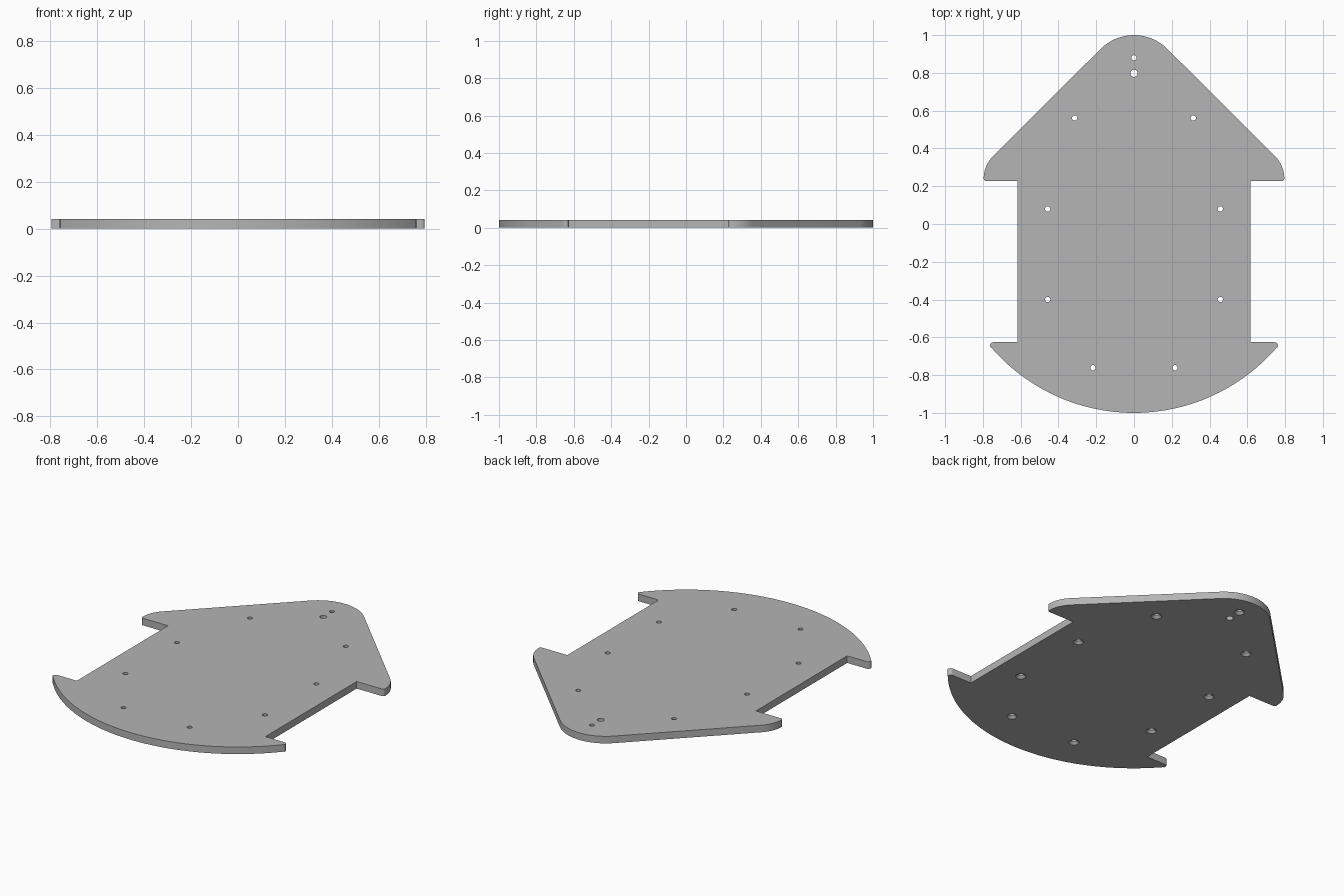
import bpy, bmesh
from math import sin, cos, radians, degrees, pi, asin

if "Cube" in bpy.data.objects:
    bpy.data.objects.remove(bpy.data.objects["Cube"])

THICK = 0.042


def arc(cx, cy, r, a0, a1, n):
    """Points on an arc from angle a0 to a1 in degrees."""
    return [(cx + r * cos(radians(a0 + (a1 - a0) * i / n)),
             cy + r * sin(radians(a0 + (a1 - a0) * i / n))) for i in range(n + 1)]


def make_object(name, bm):
    bmesh.ops.recalc_face_normals(bm, faces=bm.faces)
    me = bpy.data.meshes.new(name)
    bm.to_mesh(me)
    bm.free()
    ob = bpy.data.objects.new(name, me)
    bpy.context.collection.objects.link(ob)
    return ob


# Right half of the outline, from nose to tail
TAIL_R = 0.998
half = arc(0, 0.75, 0.25, 90, 45, 10)                  # rounded nose
half += arc(0.628, 0.240, 0.168, 45, 0, 8)             # rounded shoulder
half += arc(0.784, 0.240, 0.012, 0, -90, 4)[1:]        # shoulder corner
half += [(0.618, 0.228), (0.618, -0.626)]              # straight side
half += arc(0.744, -0.644, 0.018, 90, -38, 9)          # tail tip
half += arc(0, TAIL_R - 1, TAIL_R, degrees(asin(0.756 / TAIL_R)) - 90, -90, 24)  # curved tail
outline = half + [(-x, y) for x, y in reversed(half[1:-1])]

# Plate
bm = bmesh.new()
face = bm.faces.new([bm.verts.new((x, y, 0)) for x, y in outline])
ext = bmesh.ops.extrude_face_region(bm, geom=[face])
for v in ext["geom"]:
    if isinstance(v, bmesh.types.BMVert):
        v.co.z = THICK
plate = make_object("base_plate", bm)
grey = bpy.data.materials.new("dark_grey")
grey.diffuse_color = (0.46, 0.46, 0.46, 1)
grey.use_nodes = True
grey.node_tree.nodes["Principled BSDF"].inputs["Base Color"].default_value = grey.diffuse_color
plate.data.materials.append(grey)


# Hole cutters: stacked rings of (radius, height)
def add_cutter(bm, x, y, profile, n=24):
    rings = [[bm.verts.new((x + r * cos(2 * pi * i / n), y + r * sin(2 * pi * i / n), z))
              for i in range(n)] for r, z in profile]
    for a, b in zip(rings, rings[1:]):
        for i in range(n):
            j = (i + 1) % n
            bm.faces.new((a[i], a[j], b[j], b[i]))
    bm.faces.new(rings[0])
    bm.faces.new(rings[-1])


countersunk = [(0.038, -0.01), (0.014, 0.014), (0.014, THICK + 0.02)]
straight = [(0.019, -0.02), (0.019, THICK + 0.02)]
bm = bmesh.new()
add_cutter(bm, 0, 0.798, straight)
add_cutter(bm, 0, 0.88, countersunk)
for x, y in [(0.314, 0.561), (0.457, 0.08), (0.457, -0.4), (0.217, -0.761)]:
    for s in (-1, 1):
        add_cutter(bm, s * x, y, countersunk)
cutter = make_object("hole_cutters", bm)
cutter.hide_render = True
cutter.data.materials.append(grey)

mod = plate.modifiers.new("holes", "BOOLEAN")
mod.operation = "DIFFERENCE"
mod.solver = "EXACT"
mod.object = cutter

# Bake the holes, drop the cutter, smooth the curved edges
bpy.context.view_layer.objects.active = plate
bpy.ops.object.select_all(action="DESELECT")
plate.select_set(True)
bpy.ops.object.modifier_apply(modifier="holes")
bpy.data.objects.remove(cutter)
bpy.ops.object.shade_smooth_by_angle(angle=radians(30))
